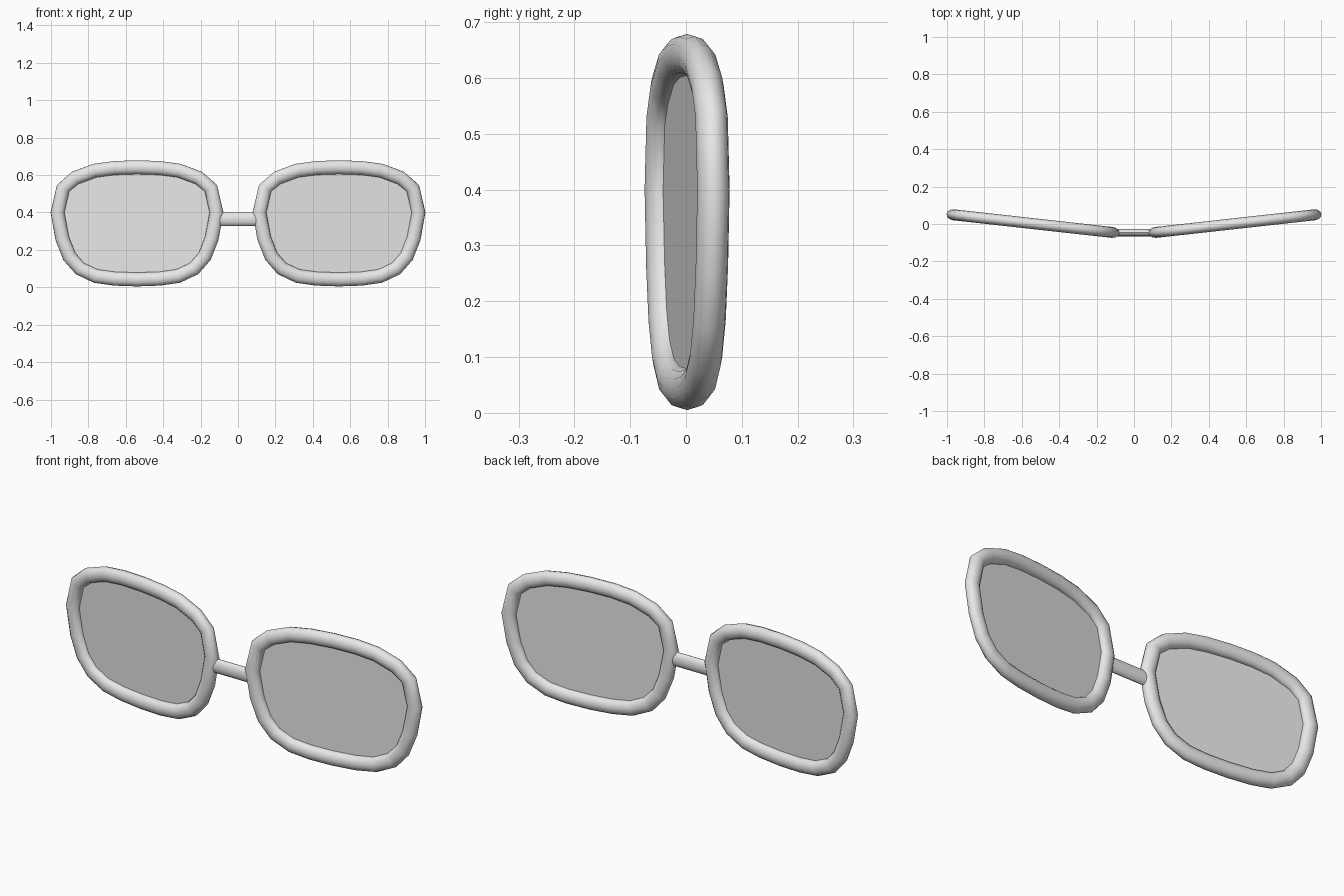
import bpy, bmesh, math
from mathutils import Vector

if "Cube" in bpy.data.objects:
    bpy.data.objects.remove(bpy.data.objects["Cube"])

grey = bpy.data.materials.new("light grey")
grey.diffuse_color = (0.8, 0.8, 0.8, 1)
grey.use_nodes = True
grey.node_tree.nodes["Principled BSDF"].inputs["Base Color"].default_value = grey.diffuse_color

# Right half of the rim centreline: offset from the lens middle, height
HALF = [(0, .642), (.12, .638), (.225, .624), (.33, .585), (.395, .53),
        (.425, .40), (.40, .262), (.362, .165), (.305, .10), (.22, .06),
        (.12, .046), (0, .042)]
LOOP = HALF + [(-u, z) for u, z in reversed(HALF[1:-1])]
MID_X = 0.54
SLOPE = 0.111          # each lens sweeps back towards its outer end
SIDES = 12


def place(side, u, z, depth):
    """Lens-plane coordinates to world, for side +1 or -1."""
    return Vector((side * (MID_X + u - depth * SLOPE), 0.002 + u * SLOPE + depth, z))


def finish(name, bm, smooth=True):
    bmesh.ops.recalc_face_normals(bm, faces=bm.faces)
    mesh = bpy.data.meshes.new(name)
    bm.to_mesh(mesh)
    bm.free()
    mesh.materials.append(grey)
    obj = bpy.data.objects.new(name, mesh)
    bpy.context.collection.objects.link(obj)
    if smooth:
        bpy.ops.object.select_all(action='DESELECT')
        obj.select_set(True)
        bpy.context.view_layer.objects.active = obj
        bpy.ops.object.shade_smooth_by_angle(angle=math.radians(50))


def skin(bm, rings, closed):
    """Join neighbouring rings of vertices with quads."""
    n = len(rings)
    for i in range(n if closed else n - 1):
        a, b = rings[i], rings[(i + 1) % n]
        for j in range(len(a)):
            k = (j + 1) % len(a)
            bm.faces.new((a[j], a[k], b[k], b[j]))


for side, label in ((-1, "left"), (1, "right")):
    # Rim: oval section swept round the centreline
    bm = bmesh.new()
    rings = []
    for i, (u, z) in enumerate(LOOP):
        p, q = LOOP[i - 1], LOOP[(i + 1) % len(LOOP)]
        out = Vector((p[1] - q[1], q[0] - p[0])).normalized()
        ring = []
        for s in range(SIDES):
            t = 2 * math.pi * s / SIDES
            r = 0.037 * math.cos(t)
            ring.append(bm.verts.new(place(side, u + out.x * r, z + out.y * r,
                                           0.029 * math.sin(t))))
        rings.append(ring)
    skin(bm, rings, True)
    finish(label + "_rim", bm)

    # Lens: flat pane in the middle of the rim
    bm = bmesh.new()
    bm.faces.new([bm.verts.new(place(side, u, z, 0)) for u, z in LOOP])
    finish(label + "_lens", bm, smooth=False)

# Bridge: flattened bar between the rims
bm = bmesh.new()
rings = []
for x in (-0.105, 0.105):
    rings.append([bm.verts.new((x, -0.046 + 0.02 * math.cos(2 * math.pi * s / SIDES),
                                0.364 + 0.037 * math.sin(2 * math.pi * s / SIDES)))
                  for s in range(SIDES)])
skin(bm, rings, False)
for ring in rings:
    bm.faces.new(ring)
finish("bridge", bm)
